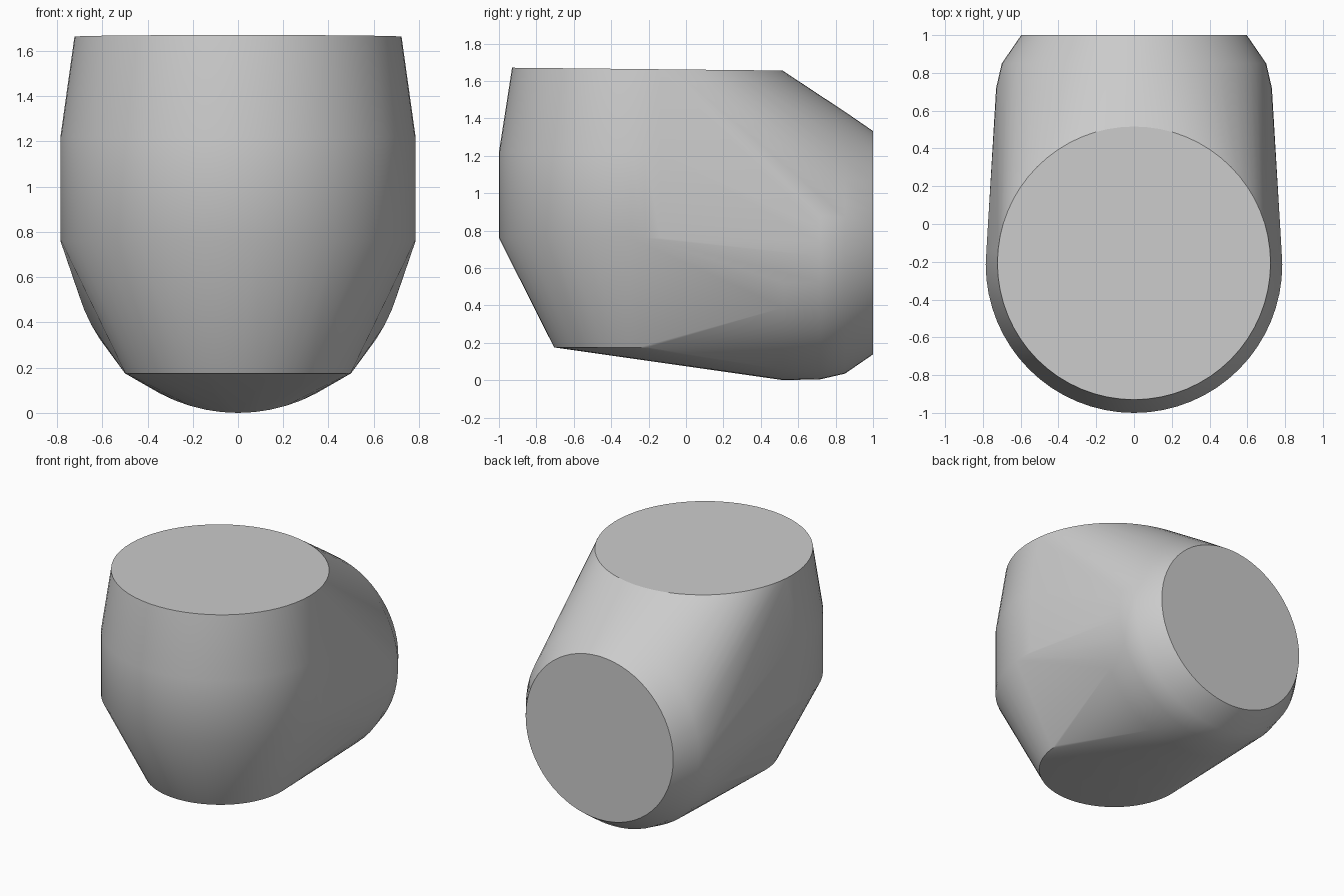
import bpy
import bmesh
from math import radians
from mathutils import Matrix, Vector

cube = bpy.data.objects.get("Cube")
if cube:
    bpy.data.objects.remove(cube, do_unlink=True)

SEGMENTS = 64

grey = bpy.data.materials.new("plain grey")
grey.use_nodes = True
grey.diffuse_color = (0.6, 0.6, 0.6, 1)
grey.node_tree.nodes["Principled BSDF"].inputs["Base Color"].default_value = (0.6, 0.6, 0.6, 1)

bm = bmesh.new()


def ring(centre, radius, tilt):
    """Add a circle of points, tilted about x by the given degrees."""
    place = Matrix.Translation(Vector(centre)) @ Matrix.Rotation(radians(tilt), 4, "X")
    bmesh.ops.create_circle(bm, segments=SEGMENTS, radius=radius, matrix=place)


# Upright barrel: (height, centre y, radius, tilt)
for z, y, radius, tilt in [(0.175, -0.205, 0.5, 0), (0.76, -0.215, 0.785, 0),
                           (1.22, -0.215, 0.785, 0), (1.663, -0.207, 0.723, -0.6)]:
    ring((0, y, z), radius, tilt)

# Rear barrel along y: (y, radius)
for y, radius in [(0.52, 0.735), (0.72, 0.73), (0.85, 0.7), (1.0, 0.597)]:
    ring((0, y, 0.735), radius, 90)

# Wrap both barrels in one skin
hull = bmesh.ops.convex_hull(bm, input=bm.verts[:], use_existing_faces=False)
unused = {g for g in hull["geom_interior"] + hull["geom_unused"] if isinstance(g, bmesh.types.BMVert)}
bmesh.ops.delete(bm, geom=list(unused), context="VERTS")
loose = [e for e in bm.edges if not e.link_faces]
bmesh.ops.delete(bm, geom=loose, context="EDGES")
bmesh.ops.dissolve_limit(bm, angle_limit=radians(0.1), verts=bm.verts[:], edges=bm.edges[:])
bmesh.ops.recalc_face_normals(bm, faces=bm.faces[:])

mesh = bpy.data.meshes.new("hull_body")
bm.to_mesh(mesh)
bm.free()
mesh.materials.append(grey)
body = bpy.data.objects.new("hull_body", mesh)
bpy.context.collection.objects.link(body)

# Smooth sides with crisp end discs
bpy.ops.object.select_all(action="DESELECT")
body.select_set(True)
bpy.context.view_layer.objects.active = body
bpy.ops.object.shade_smooth_by_angle(angle=radians(30))
